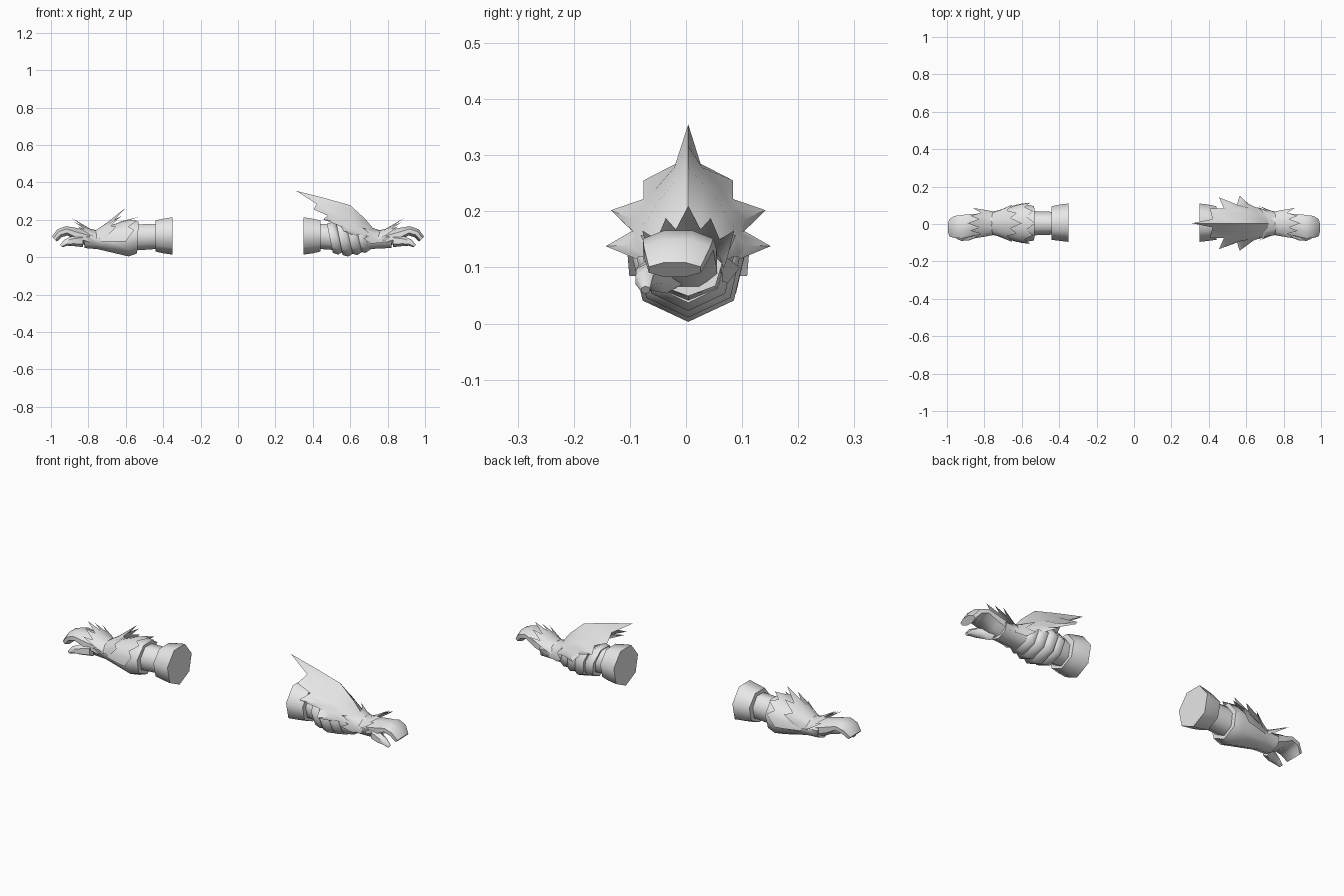
import bpy, bmesh, math

cube = bpy.data.objects.get("Cube")
if cube:
    bpy.data.objects.remove(cube, do_unlink=True)

grey = bpy.data.materials.new("plain grey")
grey.use_nodes = True
grey.diffuse_color = (0.8, 0.8, 0.8, 1)
grey.node_tree.nodes["Principled BSDF"].inputs["Base Color"].default_value = (0.8, 0.8, 0.8, 1)


def finish(name, bm, side, angle):
    """Turn a bmesh into a smooth-by-angle object on the wanted side."""
    for v in bm.verts:
        v.co.x *= side
    bmesh.ops.recalc_face_normals(bm, faces=bm.faces)
    me = bpy.data.meshes.new(name)
    bm.to_mesh(me)
    bm.free()
    me.materials.append(grey)
    ob = bpy.data.objects.new(name, me)
    bpy.context.collection.objects.link(ob)
    bpy.ops.object.select_all(action='DESELECT')
    ob.select_set(True)
    bpy.context.view_layer.objects.active = ob
    bpy.ops.object.shade_smooth_by_angle(angle=math.radians(angle))


def loft(name, side, rings, n=7, angle=58, start=-math.pi / 2):
    """Closed tube along x; ring = x, y, z, y radius, z radius, tilt."""
    bm = bmesh.new()
    loops = []
    for x, y, z, ry, rz, t in rings:
        loop = []
        for i in range(n):
            a = start + 2 * math.pi * i / n
            s = rz * math.sin(a)
            loop.append(bm.verts.new((x + math.sin(t) * s, y + ry * math.cos(a), z + math.cos(t) * s)))
        loops.append(loop)
    for a, b in zip(loops, loops[1:]):
        for i in range(n):
            j = (i + 1) % n
            bm.faces.new((a[i], a[j], b[j], b[i]))
    bm.faces.new(loops[0])
    bm.faces.new(loops[-1])
    finish(name, bm, side, angle)


def jagged_shell(name, side, cols, angle=45):
    """Open spiked plate: columns from the crest outwards, mirrored in y."""
    full = [[(x, -y, z) for x, y, z in c] for c in cols[:0:-1]] + cols
    bm = bmesh.new()
    grid = [[bm.verts.new((x, y + 0.004, z)) for x, y, z in c] for c in full]
    for a, b in zip(grid, grid[1:]):
        for k in range(len(a) - 1):
            bm.faces.new((a[k], a[k + 1], b[k + 1], b[k]))
    finish(name, bm, side, angle)


# Parts shared by both arms
for side, label in ((1, "left"), (-1, "right")):
    loft(label + "_cuff", side, [(0.35, 0.007, 0.119, 0.105, 0.105, 0),
                                 (0.395, 0.007, 0.118, 0.1, 0.098, 0),
                                 (0.44, 0.005, 0.118, 0.092, 0.088, 0)])
    loft(label + "_arm", side, [(0.42, 0.004, 0.115, 0.062, 0.07, 0),
                                (0.58, 0.004, 0.108, 0.068, 0.074, 0)])
    # Palm running into curled fingers
    eighth = math.pi / 8
    loft(label + "_hand", side, [(0.79, 0.003, 0.097, 0.058, 0.046, 0),
                                 (0.86, -0.005, 0.118, 0.064, 0.042, 0.1),
                                 (0.915, -0.014, 0.141, 0.068, 0.027, 0.15),
                                 (0.955, -0.016, 0.128, 0.064, 0.026, 0.5),
                                 (0.982, -0.02, 0.096, 0.05, 0.02, 0.8)], 8, 50, eighth)
    loft(label + "_thumb", side, [(0.83, -0.035, 0.088, 0.035, 0.034, 0),
                                  (0.885, -0.065, 0.085, 0.027, 0.026, 0.2),
                                  (0.92, -0.074, 0.078, 0.018, 0.018, 0.4),
                                  (0.945, -0.072, 0.06, 0.009, 0.009, 0.7)], 6, 58)
    # Spiked plate over the back of the hand
    jagged_shell(label + "_hand_spikes", side, [
        [(0.71, 0, 0.133), (0.79, 0, 0.152), (0.89, 0, 0.21)],
        [(0.71, 0.015, 0.132), (0.785, 0.02, 0.147), (0.83, 0.022, 0.168)],
        [(0.71, 0.03, 0.126), (0.78, 0.036, 0.142), (0.875, 0.04, 0.188)],
        [(0.71, 0.042, 0.118), (0.775, 0.048, 0.133), (0.82, 0.056, 0.15)],
        [(0.71, 0.052, 0.108), (0.77, 0.058, 0.122), (0.86, 0.082, 0.166)],
        [(0.71, 0.058, 0.09), (0.755, 0.064, 0.1), (0.79, 0.07, 0.118)]])

# Right gauntlet: one flared sleeve with two spiked layers
loft("right_sleeve", -1, [(0.82, 0.004, 0.097, 0.062, 0.048, 0),
                          (0.75, 0.004, 0.096, 0.062, 0.053, 0),
                          (0.58, 0.004, 0.103, 0.103, 0.099, -0.05),
                          (0.535, 0.004, 0.11, 0.094, 0.09, -0.05)])
jagged_shell("right_upper_spikes", -1, [
    [(0.77, 0, 0.138), (0.7, 0, 0.185), (0.6, 0, 0.265)],
    [(0.77, 0.015, 0.138), (0.71, 0.022, 0.175), (0.66, 0.028, 0.2)],
    [(0.77, 0.03, 0.132), (0.71, 0.045, 0.165), (0.625, 0.055, 0.22)],
    [(0.77, 0.042, 0.125), (0.715, 0.058, 0.15), (0.68, 0.068, 0.168)],
    [(0.77, 0.052, 0.112), (0.715, 0.07, 0.135), (0.65, 0.1, 0.165)],
    [(0.77, 0.06, 0.095), (0.73, 0.068, 0.1), (0.7, 0.078, 0.11)]])
jagged_shell("right_lower_spikes", -1, [
    [(0.73, 0, 0.15), (0.62, 0, 0.193), (0.528, 0, 0.216)],
    [(0.73, 0.02, 0.148), (0.62, 0.032, 0.188), (0.575, 0.035, 0.2)],
    [(0.73, 0.038, 0.14), (0.62, 0.06, 0.176), (0.54, 0.065, 0.196)],
    [(0.73, 0.05, 0.13), (0.62, 0.082, 0.157), (0.585, 0.086, 0.163)],
    [(0.73, 0.062, 0.115), (0.62, 0.098, 0.13), (0.555, 0.11, 0.145)],
    [(0.73, 0.068, 0.085), (0.64, 0.096, 0.085), (0.6, 0.105, 0.085)]])

# Left gauntlet: wrist and overlapping tilted bands
loft("left_wrist", 1, [(0.82, 0.004, 0.097, 0.062, 0.048, 0),
                       (0.74, 0.004, 0.097, 0.06, 0.051, 0),
                       (0.64, 0.004, 0.1, 0.075, 0.066, -0.1)])
for i, (x, r) in enumerate(((0.49, 0.085), (0.54, 0.096), (0.59, 0.088), (0.635, 0.076))):
    loft("left_band_%d" % (i + 1), 1, [(x, 0.004, 0.106, r, r, -0.2),
                                       (x + 0.028, 0.004, 0.104, r + 0.008, r + 0.007, -0.2),
                                       (x + 0.055, 0.004, 0.104, r - 0.008, r - 0.008, -0.2)])

# Large swept fin with side spikes
jagged_shell("left_fin", 1, [
    [(0.73, 0, 0.145), (0.68, 0, 0.205), (0.6, 0, 0.278), (0.46, 0, 0.317), (0.31, 0, 0.355)],
    [(0.73, 0.012, 0.143), (0.675, 0.022, 0.19), (0.6, 0.026, 0.25), (0.48, 0.025, 0.278), (0.42, 0.022, 0.285)],
    [(0.73, 0.025, 0.14), (0.67, 0.04, 0.178), (0.6, 0.05, 0.222), (0.5, 0.06, 0.238), (0.405, 0.08, 0.255)],
    [(0.73, 0.035, 0.135), (0.67, 0.052, 0.165), (0.61, 0.066, 0.197), (0.53, 0.076, 0.207), (0.48, 0.08, 0.222)],
    [(0.73, 0.045, 0.128), (0.67, 0.062, 0.152), (0.62, 0.08, 0.175), (0.55, 0.1, 0.186), (0.455, 0.138, 0.202)],
    [(0.73, 0.052, 0.12), (0.675, 0.07, 0.14), (0.635, 0.083, 0.155), (0.58, 0.093, 0.16), (0.55, 0.1, 0.165)],
    [(0.73, 0.057, 0.11), (0.68, 0.073, 0.128), (0.645, 0.088, 0.138), (0.61, 0.105, 0.14), (0.565, 0.147, 0.138)],
    [(0.73, 0.06, 0.1), (0.69, 0.072, 0.115), (0.665, 0.082, 0.12), (0.645, 0.088, 0.12), (0.625, 0.092, 0.115)]])
# Small spikes fanning around the wrist below the fin
jagged_shell("left_wrist_spikes", 1, [
    [(0.77, 0, 0.138), (0.7, 0, 0.165), (0.66, 0, 0.19)],
    [(0.77, 0.03, 0.134), (0.72, 0.04, 0.145), (0.7, 0.045, 0.15)],
    [(0.77, 0.045, 0.124), (0.72, 0.058, 0.135), (0.665, 0.085, 0.158)],
    [(0.77, 0.055, 0.108), (0.73, 0.064, 0.114), (0.71, 0.068, 0.118)],
    [(0.77, 0.06, 0.09), (0.73, 0.068, 0.092), (0.67, 0.092, 0.1)],
    [(0.77, 0.06, 0.075), (0.74, 0.064, 0.075), (0.71, 0.07, 0.072)]])
